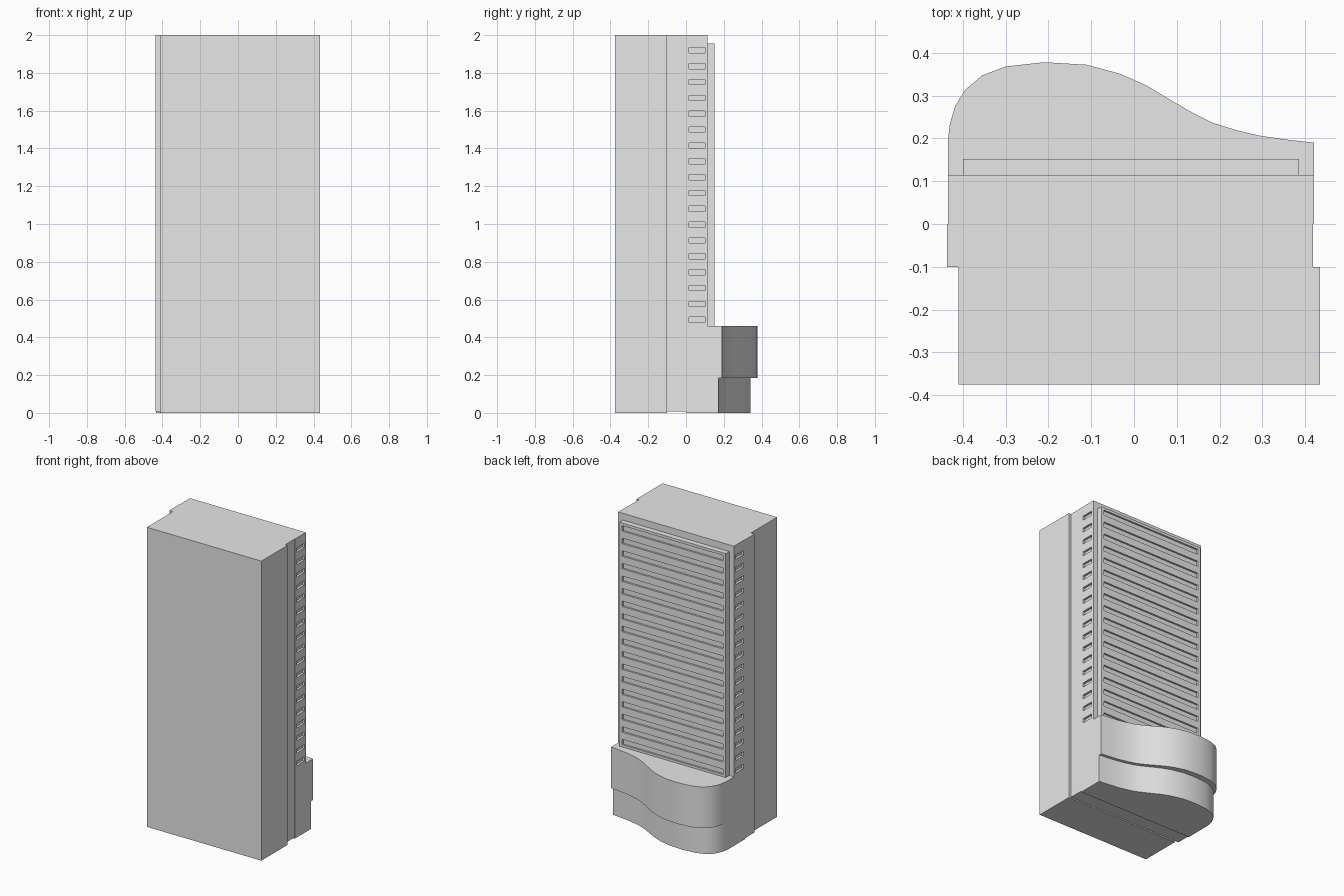
import bpy
import bmesh
import math
from mathutils import Matrix, Vector

cube = bpy.data.objects.get("Cube")
if cube:
    bpy.data.objects.remove(cube, do_unlink=True)

grey = bpy.data.materials.new("plain grey")
grey.use_nodes = True
grey.diffuse_color = (0.8, 0.8, 0.8, 1)
grey.node_tree.nodes["Principled BSDF"].inputs["Base Color"].default_value = (0.8, 0.8, 0.8, 1)


def add_object(name, bm):
    bmesh.ops.recalc_face_normals(bm, faces=bm.faces)
    mesh = bpy.data.meshes.new(name)
    bm.to_mesh(mesh)
    bm.free()
    mesh.materials.append(grey)
    obj = bpy.data.objects.new(name, mesh)
    bpy.context.collection.objects.link(obj)
    return obj


def boxes(name, spans):
    """One object made of boxes, each given as x, y and z ranges."""
    bm = bmesh.new()
    for span in spans:
        centre = Vector([(a + b) / 2 for a, b in span])
        size = [b - a for a, b in span]
        bmesh.ops.create_cube(bm, size=1, matrix=Matrix.Translation(centre) @ Matrix.Diagonal((*size, 1)))
    return add_object(name, bm)


def cut(target, cutter):
    cutter.hide_render = True
    cutter.hide_set(True)
    mod = target.modifiers.new("recesses", 'BOOLEAN')
    mod.operation = 'DIFFERENCE'
    mod.solver = 'EXACT'
    mod.object = cutter


def prism(name, outline, bottom, top):
    bm = bmesh.new()
    face = bm.faces.new([bm.verts.new((x, y, bottom)) for x, y in outline])
    made = bmesh.ops.extrude_face_region(bm, geom=[face])
    bmesh.ops.translate(bm, vec=(0, 0, top - bottom),
                        verts=[v for v in made["geom"] if isinstance(v, bmesh.types.BMVert)])
    obj = add_object(name, bm)
    bpy.ops.object.select_all(action='DESELECT')
    obj.select_set(True)
    bpy.context.view_layer.objects.active = obj
    bpy.ops.object.shade_smooth_by_angle(angle=math.radians(30))


# Main tower slabs
LEFT, RIGHT, DECK = -0.435, 0.42, 0.46
boxes("front_block", [((-0.41, 0.435), (-0.375, -0.1), (0, 2))])
boxes("middle_block", [((-0.437, 0.418), (-0.1, 0), (0.008, 2))])
rear = boxes("rear_block", [((LEFT, RIGHT), (0, 0.115), (DECK, 2))])

# Raised panel on the back
panel = boxes("back_panel", [((-0.4, 0.385), (0.115, 0.152), (DECK, 1.955))])

# Recessed side windows and long back windows on every floor
floors = [0.493 + 0.0839 * i for i in range(18)]
windows, strips = [], []
for z in floors:
    height = (z - 0.014, z + 0.014)
    for side in (LEFT, RIGHT):
        windows.append(((side - 0.015, side + 0.015), (0.017, 0.1), height))
    strips.append(((-0.38, 0.365), (0.14, 0.17), (z - 0.018, z + 0.018)))
cut(rear, boxes("side_window_cutter", windows))
cut(panel, boxes("back_window_cutter", strips))

# Wavy podium, with the ground storey set back under the upper one
wave = [(0.42, 0.19), (0.35, 0.198), (0.29, 0.207), (0.24, 0.219), (0.185, 0.236),
        (0.14, 0.258), (0.085, 0.29), (0.03, 0.323), (-0.03, 0.35), (-0.11, 0.372),
        (-0.21, 0.378), (-0.3, 0.368), (-0.355, 0.347), (-0.395, 0.313),
        (-0.418, 0.275), (-0.43, 0.235), (LEFT, 0.195)]
ends = [(LEFT, 0), (RIGHT, 0)]
prism("upper_podium", wave + ends, 0.185, DECK)
prism("ground_podium", [(x, y * 0.9) for x, y in wave] + ends, 0, 0.185)
